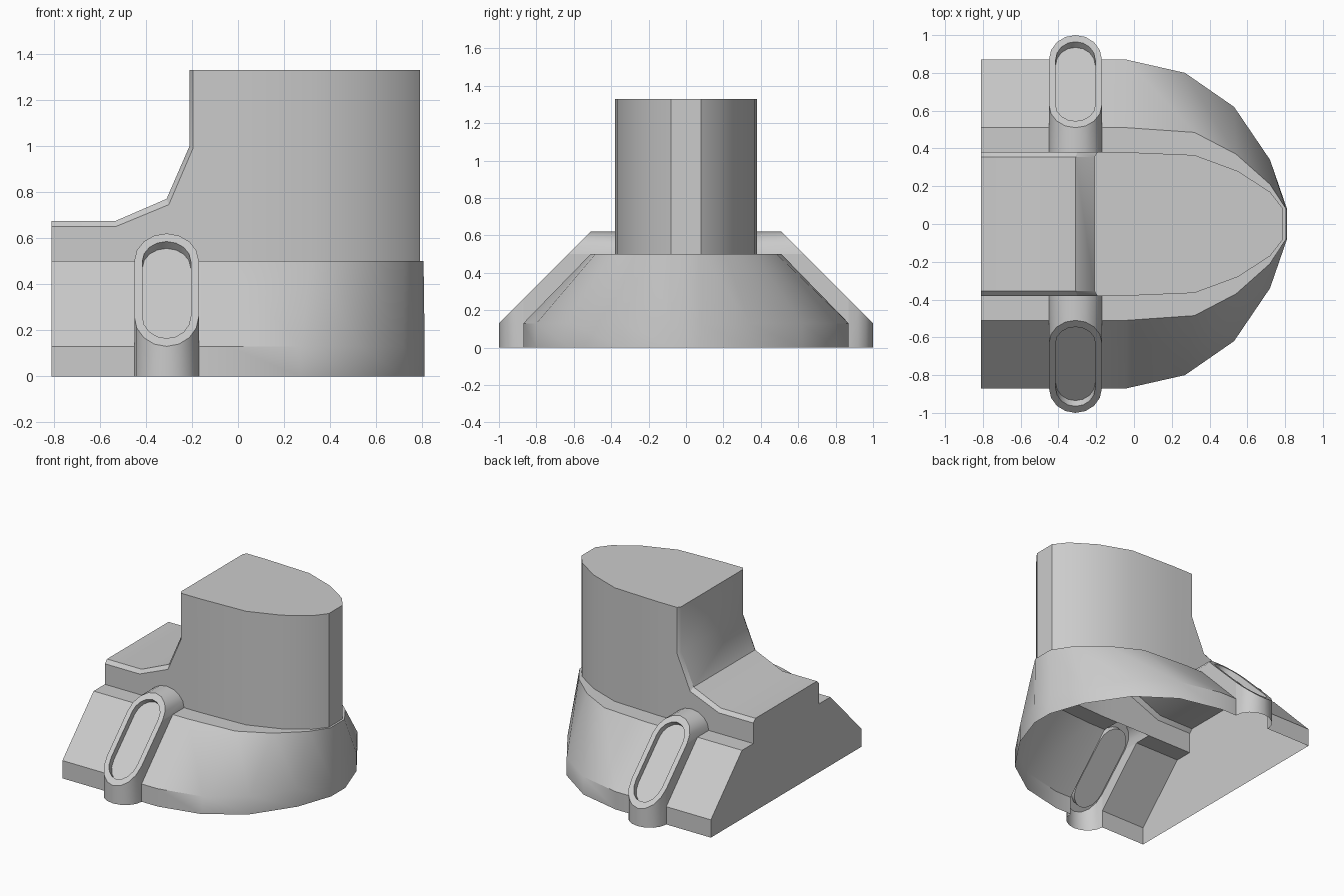
import bpy, bmesh, math
from mathutils import Vector

cube = bpy.data.objects.get("Cube")
if cube:
    bpy.data.objects.remove(cube, do_unlink=True)

grey = bpy.data.materials.new("light_grey")
grey.use_nodes = True
colour = (0.6, 0.6, 0.6, 1)
grey.diffuse_color = colour
grey.node_tree.nodes["Principled BSDF"].inputs["Base Color"].default_value = colour


def build(name, faces, angle=32):
    """Weld a list of corner lists into one shaded object."""
    bm = bmesh.new()
    for corners in faces:
        bm.faces.new([bm.verts.new(c) for c in corners])
    bmesh.ops.remove_doubles(bm, verts=bm.verts, dist=0.0005)
    bmesh.ops.recalc_face_normals(bm, faces=bm.faces)
    mesh = bpy.data.meshes.new(name)
    bm.to_mesh(mesh)
    bm.free()
    mesh.materials.append(grey)
    obj = bpy.data.objects.new(name, mesh)
    bpy.context.collection.objects.link(obj)
    bpy.ops.object.select_all(action="DESELECT")
    obj.select_set(True)
    bpy.context.view_layer.objects.active = obj
    bpy.ops.object.shade_smooth_by_angle(angle=math.radians(angle))
    return obj


def strip(a, b):
    """Quads between two rows of points."""
    return [[a[i], a[i + 1], b[i + 1], b[i]] for i in range(len(a) - 1)]


def mirrored(faces):
    return faces + [[(x, -y, z) for x, y, z in reversed(f)] for f in faces]


# Half outlines from the flat end to the nose
END, RIM, SHELF, TOP = -0.81, 0.13, 0.5, 1.33
SLOT_A, SLOT_B = -0.45, -0.17
foot = [(END, .87), (SLOT_A, .87), (SLOT_B, .87), (-.04, .87), (.27, .8), (.53, .62), (.72, .34), (.81, .08)]
shoulder = [(END, .51), (SLOT_A, .51), (SLOT_B, .51), (-.04, .51), (.32, .485), (.54, .37), (.72, .21), (.805, .08)]
neck = [(END, .38), (SLOT_A, .38), (SLOT_B, .38), (-.04, .38), (.32, .365), (.55, .28), (.72, .17), (.79, .08)]


def level(outline, z):
    return [(x, y, z) for x, y in outline]


# Open-bottomed base shell, with gaps left for the slot housings
rings = [level(foot, 0), level(foot, RIM), level(shoulder, SHELF), level(neck, SHELF)]
side = []
for low, high in zip(rings, rings[1:]):
    quads = strip(low, high)
    side += quads[:1] + quads[2:]
base = mirrored(side)
for low, high in zip(rings, rings[1:]):
    (x, y, z), (u, v, w) = low[-1], high[-1]
    base.append([(x, y, z), (x, -y, z), (u, -v, w), (u, v, w)])
half_end = [r[0] for r in rings]
base.append(half_end + [(x, -y, z) for x, y, z in reversed(half_end)])
build("base_shell", base)

# Column with a curved saddle running down to the flat end
ridge = [(END, .675), (-.53, .675), (-.31, .77), (-.21, 1.0), (-.21, TOP)]
edge = [(END, .65), (-.53, .65), (-.3, .745), (-.195, .99), (-.195, TOP)]
inner = [(x, .355, z) for x, z in ridge]
outer = [(x, .38, z) for x, z in edge]
low, high = level(neck[3:], SHELF), level(neck[3:], TOP)
flat_side = level(neck[:4], SHELF) + [high[0]] + outer[::-1]
column = mirrored([flat_side] + strip(outer, inner) + strip(low, high))
column += strip(inner, [(x, -y, z) for x, y, z in inner])
x, y = neck[-1]
column.append([(x, y, SHELF), (x, -y, SHELF), (x, -y, TOP), (x, y, TOP)])
cap = [inner[-1], outer[-1]] + high
column.append(cap + [(x, -y, z) for x, y, z in reversed(cap)])
half_end = [(END, .38, SHELF), outer[0], inner[0]]
column.append(half_end + [(x, -y, z) for x, y, z in reversed(half_end)])
build("column", column)

# Raised slot housings on both slopes
MID, HALF, PLANE, STEPS = -0.31, 0.14, 1.13, 8


def oval(inset, sink=0.0):
    """Upper and lower half ovals on the housing's slanted plane."""
    upper, lower = [], []
    for i in range(STEPS + 1):
        a = math.pi * i / STEPS
        c, s = math.cos(a), math.sin(a)
        zu = SHELF + (0.12 - inset) * s
        zl = 0.26 - (0.13 - inset) * s
        w = HALF - inset
        upper.append((MID + w * c, PLANE - zu - sink, zu - sink))
        lower.append((MID - w * c, PLANE - zl - sink, zl - sink))
    return upper, lower


up, down = oval(0)
up_in, down_in = oval(0.035)
up_floor, down_floor = oval(0.035, 0.03)
loop, lip, floor = [u + d + u[:1] for u, d in ((up, down), (up_in, down_in), (up_floor, down_floor))]
housing = strip(loop, lip) + strip(lip, floor) + [floor[:-1]]
housing += strip(up, [(x, .38, z) for x, y, z in up])
housing += strip(down, [(x, y, 0) for x, y, z in down])
for a, b in ((up[0], down[-1]), (up[-1], down[0])):
    housing.append([a, b, (a[0], .87, RIM), (a[0], .51, SHELF)])

for name, sign in (("front_slot_housing", -1), ("back_slot_housing", 1)):
    build(name, [[(x, sign * y, z) for x, y, z in f] for f in housing], 40)
